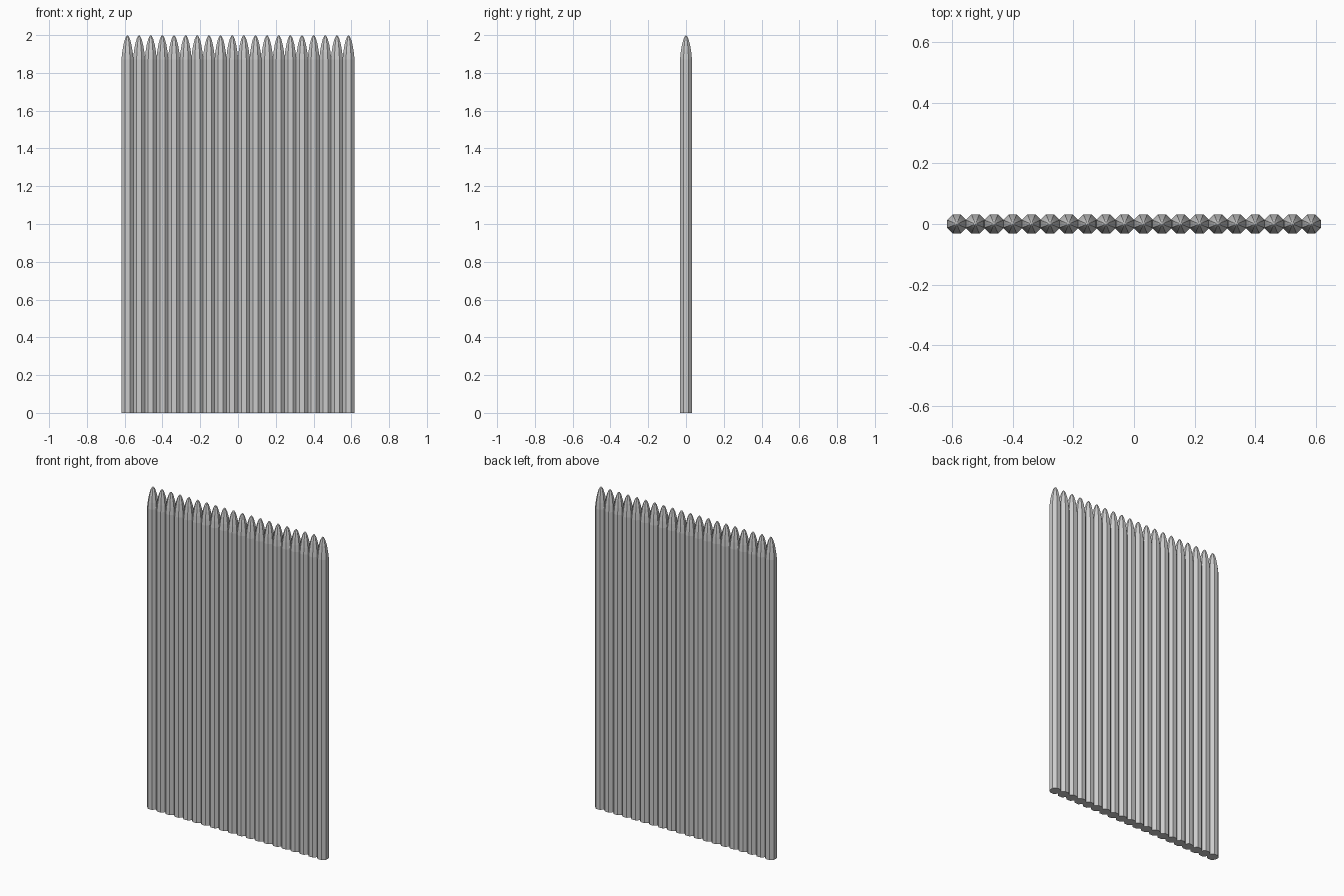
import bpy, bmesh, math

if "Cube" in bpy.data.objects:
    bpy.data.objects.remove(bpy.data.objects["Cube"])

COUNT, SPACING = 20, 0.0616
APOTHEM, SIDES = 0.032, 8
# stake profile: (height, fraction of full width), rounding to a point
PROFILE = [(0, 1), (1.87, 1), (1.91, 0.87), (1.95, 0.66), (1.98, 0.41), (1.995, 0.17)]
TIP = 2.0


def stake_mesh():
    bm = bmesh.new()
    radius = APOTHEM / math.cos(math.pi / SIDES)
    rings = []
    for z, s in PROFILE:
        angles = [(i + 0.5) * 2 * math.pi / SIDES for i in range(SIDES)]
        rings.append([bm.verts.new((radius * s * math.cos(a), radius * s * math.sin(a), z))
                      for a in angles])
    # walls
    for low, high in zip(rings, rings[1:]):
        for i in range(SIDES):
            j = (i + 1) % SIDES
            bm.faces.new((low[i], low[j], high[j], high[i]))
    # bottom cap and pointed tip
    bm.faces.new(rings[0][::-1])
    tip = bm.verts.new((0, 0, TIP))
    for i in range(SIDES):
        bm.faces.new((rings[-1][i], rings[-1][(i + 1) % SIDES], tip))
    mesh = bpy.data.meshes.new("stake")
    bm.to_mesh(mesh)
    bm.free()
    return mesh


# row of touching stakes forming the palisade
mesh = stake_mesh()
for k in range(COUNT):
    stake = bpy.data.objects.new(f"stake_{k + 1:02d}", mesh)
    stake.location.x = (k - (COUNT - 1) / 2) * SPACING
    bpy.context.collection.objects.link(stake)
